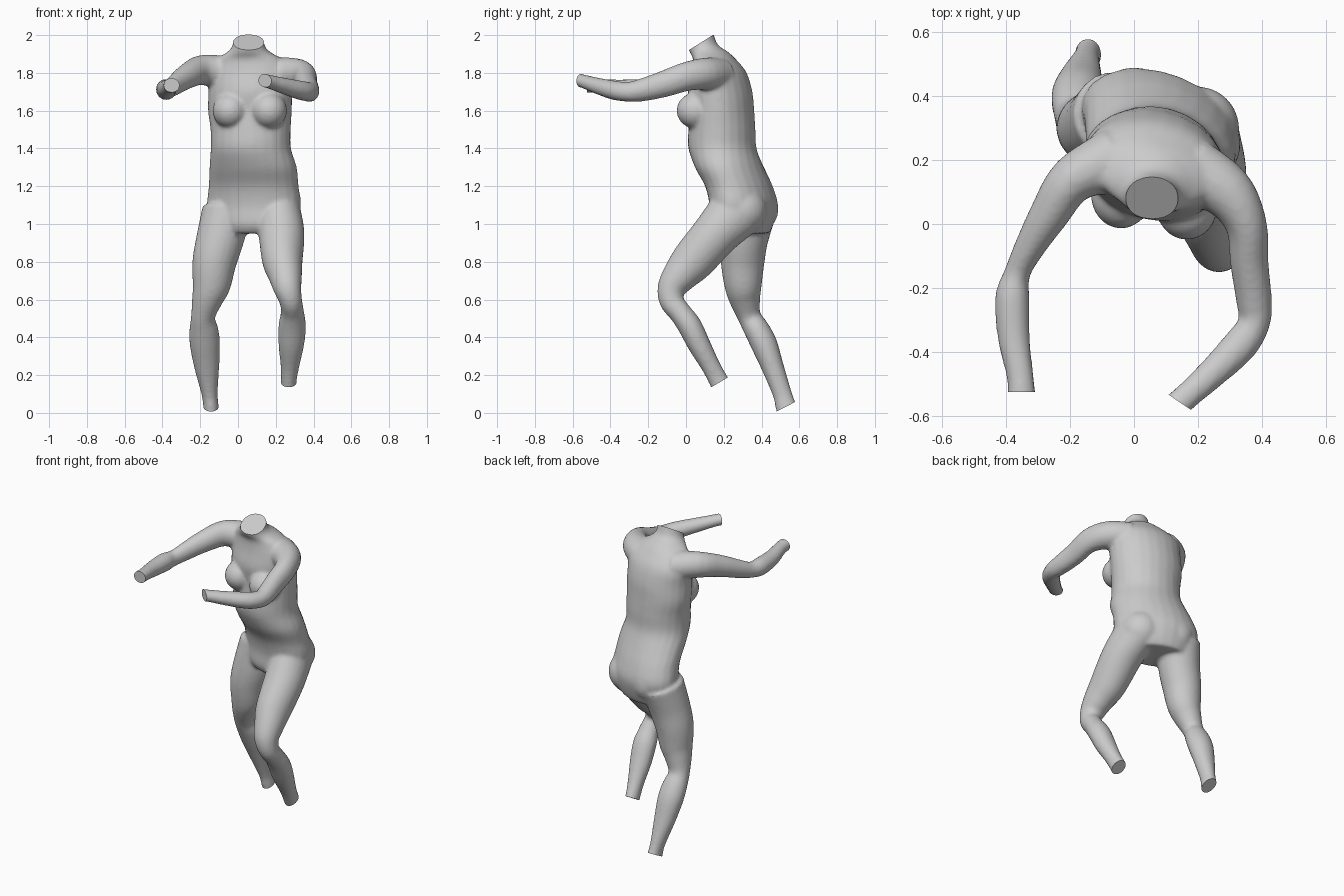
import bpy, bmesh
from math import sin, cos, pi, radians
from mathutils import Vector, Matrix

SIDES = 24
bm = bmesh.new()


def refine(rows, n=4):
    """Catmull-Rom interpolation of section rows."""
    out = []
    for i in range(len(rows) - 1):
        a, b, c, d = (rows[max(0, min(len(rows) - 1, i + k))] for k in (-1, 0, 1, 2))
        for s in range(n):
            t = s / n
            out.append([0.5 * (2 * q + (r - p) * t + (2 * p - 5 * q + 4 * r - w) * t * t
                               + (3 * q - p - 3 * r + w) * t ** 3)
                        for p, q, r, w in zip(a, b, c, d)])
    return out + [list(rows[-1])]


def loft(rings):
    """Skin a list of (centre, half axis u, half axis v) ellipses."""
    loops = [[bm.verts.new(c + u * cos(2 * pi * k / SIDES) + v * sin(2 * pi * k / SIDES))
              for k in range(SIDES)] for c, u, v in rings]
    faces = [bm.faces.new(loops[0][::-1]), bm.faces.new(loops[-1])]
    for a, b in zip(loops, loops[1:]):
        for k in range(SIDES):
            j = (k + 1) % SIDES
            faces.append(bm.faces.new((a[k], a[j], b[j], b[k])))
    bmesh.ops.recalc_face_normals(bm, faces=faces)


def limb(rows, ref):
    """Rows are x, y, z, radius along ref, radius across."""
    rows = refine(rows)
    pts = [Vector(r[:3]) for r in rows]
    rings = []
    for i, r in enumerate(rows):
        t = (pts[min(i + 1, len(pts) - 1)] - pts[max(i - 1, 0)]).normalized()
        u = (ref - t * ref.dot(t)).normalized()
        rings.append((pts[i], u * r[3], t.cross(u) * r[4]))
    loft(rings)


def ball(loc, size):
    bmesh.ops.create_uvsphere(bm, u_segments=24, v_segments=14, radius=1,
                              matrix=Matrix.Translation(loc) @ Matrix.Diagonal((*size, 1)))


# torso: z, centre x, centre y, half width, half depth, yaw
torso = [(.95, .075, .30, .19, .13, -22), (1.0, .085, .295, .235, .155, -22),
         (1.1, .085, .305, .26, .165, -22), (1.2, .083, .28, .248, .165, -22),
         (1.3, .08, .23, .238, .175, -20), (1.4, .068, .193, .215, .178, -15),
         (1.5, .067, .19, .215, .175, -14), (1.6, .063, .19, .225, .168, -13),
         (1.7, .065, .18, .225, .168, -13), (1.8, .065, .175, .225, .142, -12),
         (1.87, .06, .152, .18, .112, -10), (1.91, .057, .122, .115, .103, -5),
         (1.95, .056, .088, .084, .08, 0), (2.03, .056, .07, .084, .07, 0)]
rings = []
for z, x, y, w, d, yaw in refine(torso):
    c, s = cos(radians(yaw)), sin(radians(yaw))
    rings.append((Vector((x, y, z)), Vector((c, s, 0)) * w, Vector((-s, c, 0)) * d))
loft(rings)

# breasts and buttocks
ball((-.04, .09, 1.60), (.095, .105, .095))
ball((.165, .05, 1.60), (.095, .10, .095))
ball((0, .36, 1.08), (.125, .13, .13))
ball((.2, .295, 1.07), (.13, .135, .13))

X, Z = Vector((1, 0, 0)), Vector((0, 0, 1))
# arm on the -x side, reaching straight forward
limb([(-.06, .2, 1.80, .09, .1), (-.19, .14, 1.815, .08, .075), (-.265, .03, 1.785, .068, .062),
      (-.33, -.08, 1.74, .057, .047), (-.365, -.155, 1.715, .05, .041),
      (-.38, -.23, 1.712, .056, .054), (-.375, -.36, 1.718, .047, .05),
      (-.355, -.48, 1.732, .039, .042), (-.35, -.57, 1.735, .039, .048)], Z)
# arm on the +x side, folded inward
limb([(.18, .17, 1.79, .09, .1), (.29, .1, 1.795, .085, .085), (.35, 0, 1.78, .077, .065),
      (.36, -.12, 1.74, .07, .06), (.375, -.24, 1.708, .06, .056), (.375, -.31, 1.70, .052, .05),
      (.33, -.38, 1.708, .051, .055), (.24, -.47, 1.732, .043, .047),
      (.16, -.542, 1.755, .036, .042), (.10, -.595, 1.768, .036, .046)], Z)
# leg on the +x side, lifted with the knee forward
limb([(.21, .27, 1.07, .12, .15), (.23, .16, .95, .122, .125), (.235, .04, .81, .108, .115),
      (.25, -.03, .73, .09, .095), (.262, -.075, .66, .075, .077), (.28, -.075, .59, .06, .065),
      (.288, -.03, .53, .062, .06), (.287, .02, .46, .073, .064), (.282, .07, .36, .068, .06),
      (.275, .13, .25, .05, .051), (.269, .17, .175, .042, .052), (.268, .205, .11, .042, .056)], X)
# leg on the -x side, trailing
limb([(-.06, .34, 1.07, .13, .14), (-.095, .31, .92, .126, .125), (-.125, .3, .8, .117, .116),
      (-.14, .302, .68, .102, .1), (-.163, .312, .6, .082, .083), (-.185, .335, .51, .064, .062),
      (-.181, .375, .44, .077, .068), (-.175, .415, .36, .08, .07), (-.165, .46, .24, .066, .059),
      (-.15, .51, .1, .043, .051), (-.143, .53, .03, .041, .056), (-.14, .555, -.04, .041, .058)], X)

# fuse the parts into one skin and soften the joins
mesh = bpy.data.meshes.new("headless_body")
bm.to_mesh(mesh)
bm.free()
body = bpy.data.objects.new("headless_body", mesh)
bpy.context.collection.objects.link(body)
rem = body.modifiers.new("fuse", 'REMESH')
rem.mode = 'VOXEL'
rem.voxel_size = 0.011
smo = body.modifiers.new("soften", 'SMOOTH')
smo.factor = 0.5
smo.iterations = 6
bpy.context.view_layer.objects.active = body
body.select_set(True)
bpy.ops.object.convert(target='MESH')

# flat cuts at neck, wrists and ankles: point, normal
cuts = [((.056, .07, 1.955), (0, -.53, .85)), ((-.35, -.525, 1.735), (0, -1, 0)),
        ((.143, -.557, 1.757), (-.56, -.83, 0)), ((.268, .175, .16), (0, .5, -.85)),
        ((-.143, .528, .032), (0, .46, -.89))]
bm = bmesh.new()
bm.from_mesh(body.data)
for p, n in cuts:
    p, n = Vector(p), Vector(n).normalized()
    near = [f for f in bm.faces if (f.calc_center_median() - p).length < .15]
    geom = list({g for f in near for g in (*f.verts, *f.edges)}) + near
    bmesh.ops.bisect_plane(bm, geom=geom, plane_co=p, plane_no=n, clear_outer=True)
    bmesh.ops.holes_fill(bm, edges=[e for e in bm.edges if e.is_boundary], sides=0)
bmesh.ops.recalc_face_normals(bm, faces=bm.faces[:])
bm.to_mesh(body.data)
bm.free()
bpy.ops.object.shade_smooth_by_angle(angle=radians(35))
